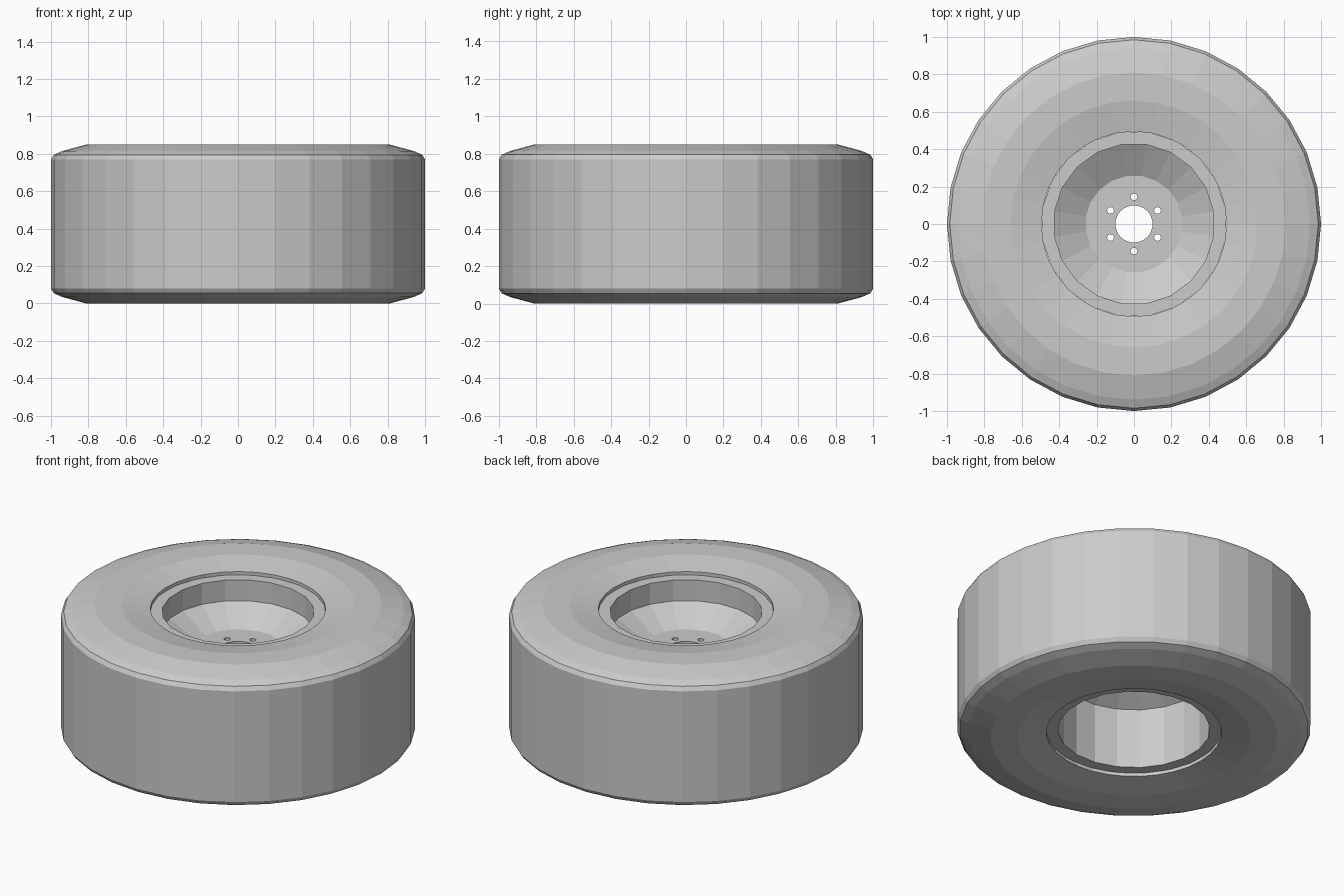
import bpy, bmesh
from math import cos, sin, pi, radians

if "Cube" in bpy.data.objects:
    bpy.data.objects.remove(bpy.data.objects["Cube"])


def revolve(name, profile, sides, offset=0.0):
    """Closed (radius, z) profile turned around the z axis, flat shaded."""
    bm = bmesh.new()
    rings = []
    for i in range(sides):
        a = 2 * pi * i / sides + offset
        rings.append([bm.verts.new((r * cos(a), r * sin(a), z)) for r, z in profile])
    n = len(profile)
    for i in range(sides):
        a, b = rings[i], rings[(i + 1) % sides]
        for j in range(n):
            k = (j + 1) % n
            bm.faces.new((a[j], b[j], b[k], a[k]))
    bmesh.ops.recalc_face_normals(bm, faces=bm.faces)
    mesh = bpy.data.meshes.new(name)
    bm.to_mesh(mesh)
    bm.free()
    obj = bpy.data.objects.new(name, mesh)
    bpy.context.collection.objects.link(obj)
    return obj


HEIGHT = 0.85

# Tyre: upper shoulder profile mirrored about mid height
shoulder = [(0.495, 0.82), (0.66, 0.85), (0.81, 0.85), (0.94, 0.815),
            (0.985, 0.795), (1.0, 0.77)]
lower = [(r, HEIGHT - z) for r, z in reversed(shoulder)]
revolve("tyre", shoulder + lower, 32)

# Rim: barrel with flanges, dished centre plate and hub bore
rim_profile = [(0.497, 0.80), (0.43, 0.80), (0.43, 0.67), (0.26, 0.57), (0.10, 0.57),
               (0.10, 0.52), (0.26, 0.52), (0.43, 0.425), (0.43, 0.05), (0.497, 0.05)]
rim = revolve("wheel_rim", rim_profile, 20, radians(9))

# Lug holes: six cutters in one object
bm = bmesh.new()
for i in range(6):
    a = radians(90 + 60 * i)
    new = bmesh.ops.create_cone(bm, cap_ends=True, segments=12,
                                radius1=0.018, radius2=0.018, depth=0.3)["verts"]
    bmesh.ops.translate(bm, verts=new, vec=(0.145 * cos(a), 0.145 * sin(a), 0.545))
mesh = bpy.data.meshes.new("lug_hole_cutter")
bm.to_mesh(mesh)
bm.free()
cutter = bpy.data.objects.new("lug_hole_cutter", mesh)
bpy.context.collection.objects.link(cutter)
cutter.hide_render = True
cutter.display_type = 'WIRE'

cut = rim.modifiers.new("lug_holes", 'BOOLEAN')
cut.operation = 'DIFFERENCE'
cut.solver = 'EXACT'
cut.object = cutter
